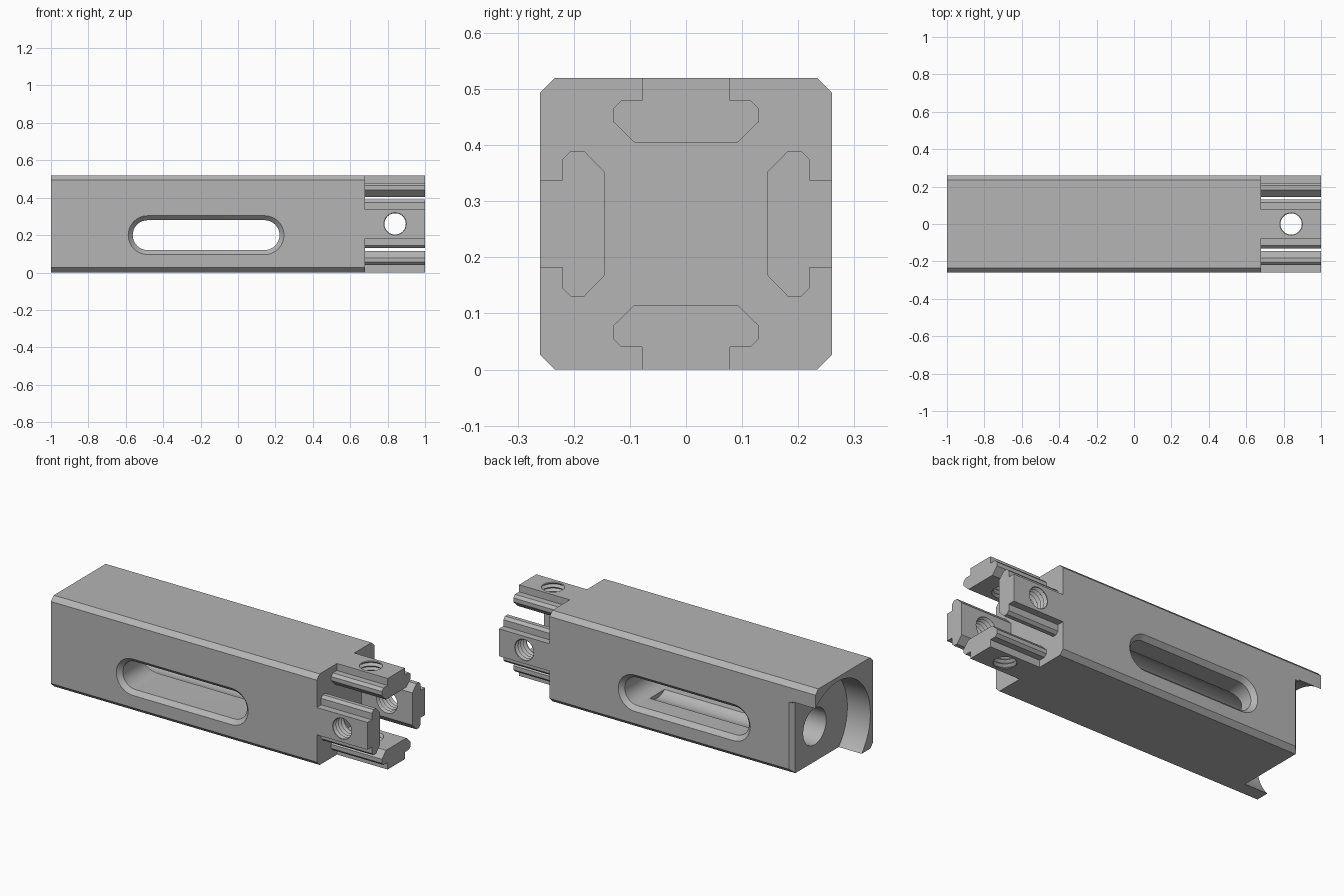
import bpy
import bmesh
from math import pi, sin, cos, radians
from mathutils import Matrix

cube = bpy.data.objects.get("Cube")
if cube:
    bpy.data.objects.remove(cube, do_unlink=True)

steel = bpy.data.materials.new("plain_grey_metal")
steel.use_nodes = True
steel.diffuse_color = (0.46, 0.46, 0.46, 1)
steel.node_tree.nodes["Principled BSDF"].inputs["Base Color"].default_value = steel.diffuse_color

HALF = 0.26       # half width of the square section, also its centre height
SHOULDER = 0.68   # where the body ends and the prongs begin
BORE = (0.06, 0.2)


def loft(name, axis, sections):
    """Skin matching rings placed at positions along an axis, capped at both ends."""
    place = {"x": lambda t, u, v: (t, u, v),
             "y": lambda t, u, v: (u, t, v),
             "z": lambda t, u, v: (u, v, t)}[axis]
    bm = bmesh.new()
    rings = [[bm.verts.new(place(t, u, v)) for u, v in ring] for t, ring in sections]
    for a, b in zip(rings, rings[1:]):
        for i in range(len(a)):
            j = (i + 1) % len(a)
            bm.faces.new((a[i], a[j], b[j], b[i]))
    bm.faces.new(rings[0])
    bm.faces.new(rings[-1])
    bmesh.ops.recalc_face_normals(bm, faces=bm.faces[:])
    mesh = bpy.data.meshes.new(name)
    bm.to_mesh(mesh)
    bm.free()
    mesh.materials.append(steel)
    obj = bpy.data.objects.new(name, mesh)
    bpy.context.collection.objects.link(obj)
    return obj


def circle(centre, r, n=64):
    return [(centre[0] + r * cos(2 * pi * i / n), centre[1] + r * sin(2 * pi * i / n))
            for i in range(n)]


def stadium(x0, x1, z, r, n=16):
    right = [(x1 + r * sin(pi * i / n), z - r * cos(pi * i / n)) for i in range(n + 1)]
    left = [(x0 - r * sin(pi * i / n), z + r * cos(pi * i / n)) for i in range(n + 1)]
    return right + left


def activate(obj):
    bpy.ops.object.select_all(action="DESELECT")
    obj.select_set(True)
    bpy.context.view_layer.objects.active = obj


def cut(obj, cutter):
    cutter.hide_render = True
    mod = obj.modifiers.new("cut", "BOOLEAN")
    mod.operation = "DIFFERENCE"
    mod.solver = "EXACT"
    mod.object = cutter
    activate(obj)
    bpy.ops.object.modifier_apply(modifier=mod.name)
    bpy.data.objects.remove(cutter, do_unlink=True)


def smooth(obj):
    activate(obj)
    bpy.ops.object.shade_smooth_by_angle(angle=radians(25))


# Body: square bar with chamfered long edges
c = HALF - 0.026
octagon = [(-c, -HALF), (c, -HALF), (HALF, -c), (HALF, c),
           (c, HALF), (-c, HALF), (-HALF, c), (-HALF, -c)]
octagon = [(y, z + HALF) for y, z in octagon]
body = loft("body", "x", [(-1, octagon), (SHOULDER, octagon)])

# Rounded pocket in the end, leaving thin lips on the top and front
END = -0.855
pocket = circle(BORE, 0.295, 128)
cut(body, loft("pocket_cutter", "x", [(-1.1, pocket), (END, pocket)]))

# Small chamfer on the back edge of the recessed end face
w = 0.022
wedge = [(END - 0.03, HALF - w - 0.03), (END + w + 0.03, HALF + 0.03), (END - 0.03, HALF + 0.03)]
cut(body, loft("edge_cutter", "z", [(-0.1, wedge), (0.41, wedge)]))

# Lengthwise bore running into the slot
bore = circle(BORE, 0.104)
cut(body, loft("bore_cutter", "x", [(-0.95, bore), (0.14, bore)]))

# Through slot with chamfered rims
inner, outer, clear = [stadium(-0.483, 0.142, BORE[1], r) for r in (0.08, 0.104, 0.112)]
rim = HALF - 0.024
cut(body, loft("slot_cutter", "y", [(-HALF - 0.008, clear), (-HALF, outer), (-rim, inner),
                                    (rim, inner), (HALF, outer), (HALF + 0.008, clear)]))
smooth(body)

# Prong: T-shaped rail, mirrored half profile of (side, height above axis)
half = [(0.078, 0.26), (0.078, 0.22), (0.115, 0.22), (0.13, 0.205), (0.13, 0.182), (0.092, 0.145)]
profile = half + [(-y, z) for y, z in reversed(half)]
prong = loft("top_prong", "x", [(SHOULDER, profile), (1, profile)])

# Threaded hole through the prong
PITCH = 0.024
thread = [(0.125 + i * PITCH / 2, circle((0.84, 0), 0.057 if i % 2 else 0.07, 40))
          for i in range(14)]
cut(prong, loft("thread_cutter", "z", thread))
smooth(prong)

# Four prongs around the axis
for i, name in enumerate(["top_prong", "front_prong", "bottom_prong", "back_prong"]):
    obj = prong
    if i:
        obj = prong.copy()
        obj.data = prong.data.copy()
        obj.name = name
        bpy.context.collection.objects.link(obj)
        obj.data.transform(Matrix.Rotation(i * pi / 2, 4, "X"))
for obj in bpy.data.objects:
    if obj.name.endswith("_prong"):
        obj.data.transform(Matrix.Translation((0, 0, HALF)))
